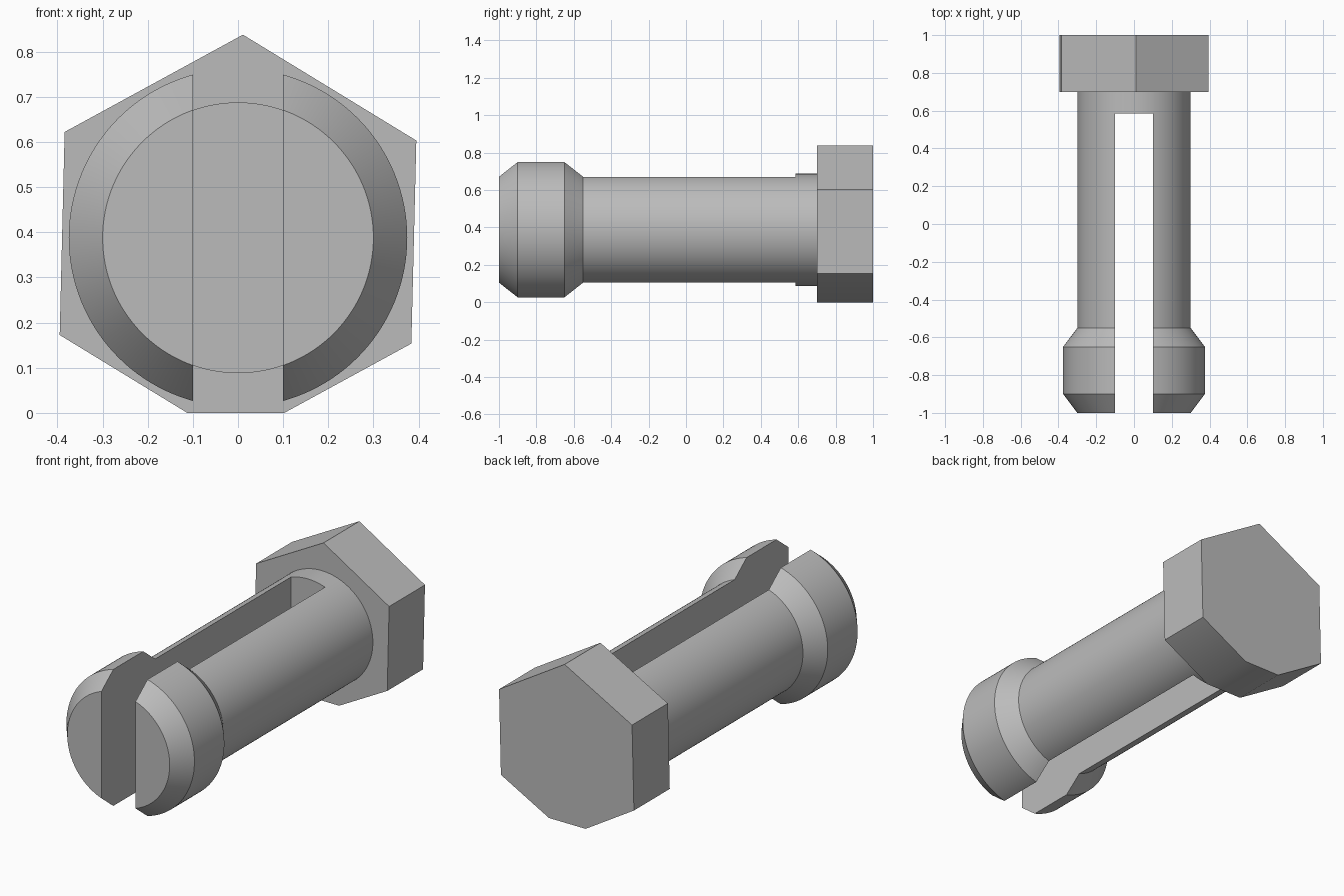
import bpy, bmesh, math
from mathutils import Vector

if "Cube" in bpy.data.objects:
    bpy.data.objects.remove(bpy.data.objects["Cube"], do_unlink=True)

AXIS_Z = 0.388
STEEL = (0.5, 0.5, 0.5, 1.0)

steel = bpy.data.materials.new("grey steel")
steel.use_nodes = True
steel.diffuse_color = STEEL
steel.node_tree.nodes["Principled BSDF"].inputs["Base Color"].default_value = STEEL


def lathe(name, profile, sides, first_angle=0.0):
    """Solid of rings (radius, y) around the bolt axis, angle measured from up."""
    bm = bmesh.new()
    rings = []
    for radius, y in profile:
        angles = [first_angle + math.tau * i / sides for i in range(sides)]
        rings.append([bm.verts.new((radius * math.sin(a), y, AXIS_Z + radius * math.cos(a)))
                      for a in angles])
    for low, high in zip(rings, rings[1:]):
        for i in range(sides):
            j = (i + 1) % sides
            bm.faces.new((low[i], low[j], high[j], high[i]))
    bm.faces.new(rings[0])
    bm.faces.new(rings[-1])
    return finish(name, bm)


def finish(name, bm):
    bmesh.ops.recalc_face_normals(bm, faces=bm.faces)
    mesh = bpy.data.meshes.new(name)
    bm.to_mesh(mesh)
    bm.free()
    mesh.materials.append(steel)
    obj = bpy.data.objects.new(name, mesh)
    bpy.context.collection.objects.link(obj)
    return obj


def select_only(obj):
    bpy.ops.object.select_all(action="DESELECT")
    obj.select_set(True)
    bpy.context.view_layer.objects.active = obj


# Round shank with a chamfered snap end
shank = lathe("split_shank", [(0.3, -1), (0.375, -0.9), (0.375, -0.65),
                              (0.3, -0.55), (0.3, 0.71)], 128)

# Slot that splits the shank into two prongs
bm = bmesh.new()
bmesh.ops.create_cube(bm, size=1)
bmesh.ops.scale(bm, vec=(0.2, 1.685, 2), verts=bm.verts)
bmesh.ops.translate(bm, vec=(0, 0.585 - 1.685 / 2, AXIS_Z), verts=bm.verts)
cutter = finish("slot_cutter", bm)
cutter.hide_render = True
select_only(shank)
slot = shank.modifiers.new("slot", "BOOLEAN")
slot.operation = "DIFFERENCE"
slot.solver = "EXACT"
slot.object = cutter
bpy.ops.object.modifier_apply(modifier=slot.name)
bpy.data.objects.remove(cutter, do_unlink=True)

# Hexagonal head, slightly turned, with its lowest corner cut flat
head = lathe("hex_head", [(0.45, 0.7), (0.45, 1)], 6, math.radians(1.4))
bm = bmesh.new()
bm.from_mesh(head.data)
bmesh.ops.bisect_plane(bm, geom=bm.verts[:] + bm.edges[:] + bm.faces[:],
                       plane_co=Vector((0, 0, 0)), plane_no=Vector((0, 0, 1)),
                       clear_inner=True)
bmesh.ops.holes_fill(bm, edges=[e for e in bm.edges if e.is_boundary])
bmesh.ops.recalc_face_normals(bm, faces=bm.faces)
bm.to_mesh(head.data)
bm.free()

for part in (shank, head):
    select_only(part)
    bpy.ops.object.shade_smooth_by_angle(angle=math.radians(30))
